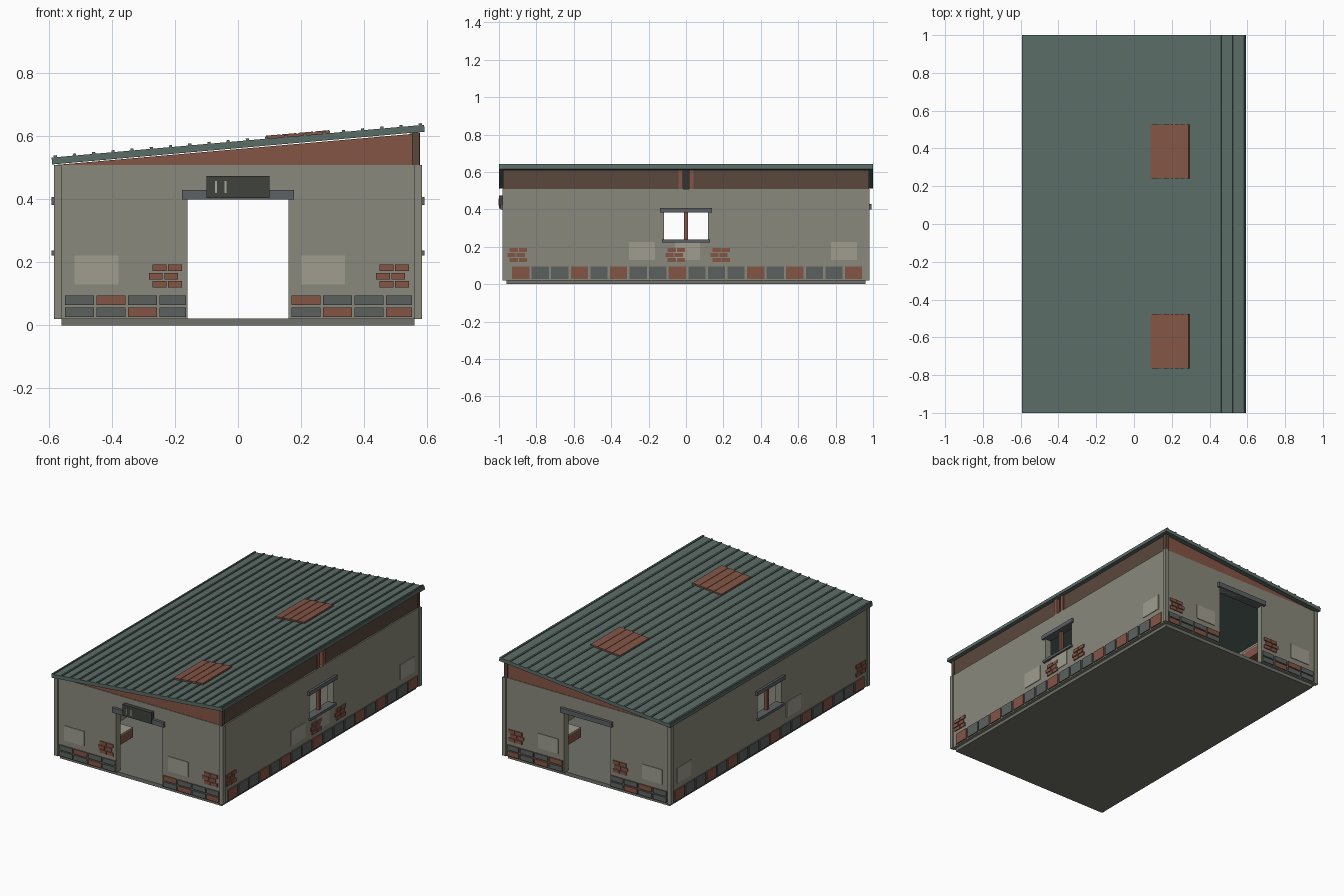
import bpy, math
from mathutils import Matrix, Vector

if "Cube" in bpy.data.objects:
    bpy.data.objects.remove(bpy.data.objects["Cube"])

COL = {
    "plaster": (0.25, 0.25, 0.20), "patch": (0.35, 0.34, 0.28), "rust": (0.23, 0.09, 0.06),
    "stone": (0.105, 0.12, 0.115), "roof": (0.105, 0.15, 0.135), "rib": (0.07, 0.105, 0.095),
    "concrete": (0.17, 0.17, 0.15), "lintel": (0.11, 0.12, 0.125), "sign": (0.05, 0.055, 0.045),
    "brown": (0.10, 0.065, 0.045), "slit": (0.4, 0.39, 0.33), "dark": (0.03, 0.035, 0.035),
}
MATS = {}
for n, c in COL.items():
    MATS[n] = bpy.data.materials.new(n)
    MATS[n].diffuse_color = (*c, 1)


def mesh(name, verts, faces, mat):
    me = bpy.data.meshes.new(name)
    me.from_pydata(verts, [], faces)
    me.materials.append(MATS[mat])
    ob = bpy.data.objects.new(name, me)
    bpy.context.collection.objects.link(ob)
    return ob


def box(name, x, y, z, mat, m=None):
    """Box from (min, max) ranges, optionally transformed by matrix m."""
    x, y, z = sorted(x), sorted(y), sorted(z)
    v = [Vector((a, b, c)) for a in x for b in y for c in z]
    if m:
        v = [m @ p for p in v]
    f = [(0, 1, 3, 2), (4, 6, 7, 5), (0, 4, 5, 1), (2, 3, 7, 6), (0, 2, 6, 4), (1, 5, 7, 3)]
    return mesh(name, v, f, mat)


X, Y, T = 0.578, 0.975, 0.04   # outer wall faces and thickness
Z0, Z1 = 0.02, 0.51


def end_box(s, name, x, d, z, mat):
    """Box on a gable end; d is depth relative to the wall face."""
    box(name, x, (s * (Y + d[0]), s * (Y + d[1])), z, mat)


def side_box(s, name, y, d, z, mat):
    """Box on a long side; d is depth relative to the wall face."""
    box(name, (s * (X + d[0]), s * (X + d[1])), y, z, mat)


def bricks(put, s, c):
    """Small patch of exposed bricks, three staggered rows."""
    for r, off in enumerate((0.006, -0.006, 0.006)):
        z = 0.12 + r * 0.026
        for k in (-1, 0):
            a = c + off + k * 0.049
            put(s, "exposed_brick", (a, a + 0.044), (-0.005, 0.006), (z, z + 0.021), "rust")


box("floor_slab", (-0.56, 0.56), (-0.96, 0.96), (0, Z0 + 0.002), "concrete")

# Gable ends with doorways
for s in (-1, 1):
    for k in (-1, 1):
        end_box(s, "end_wall", (k * 0.16, k * X), (-T, 0), (Z0, Z1), "plaster")
    end_box(s, "end_wall_over_door", (-0.16, 0.16), (-T, 0), (0.40, Z1), "plaster")
    end_box(s, "door_lintel", (-0.178, 0.178), (-T - 0.005, 0.016), (0.40, 0.43), "lintel")
    for x0, rows in ((-0.55, ("gsgg", "gggg")), (0.17, ("gsgs", "sggg"))):
        if x0 < 0:
            rows = ("ggsg", "gsgg")
        for r, row in enumerate(rows):
            for i, ch in enumerate(row):
                a = x0 + i * 0.1
                b = min(a + 0.092, -0.165 if x0 < 0 else 0.552)
                z = 0.026 + r * 0.038
                end_box(s, "base_stone", (a, b), (-0.005, 0.007), (z, z + 0.031),
                        "rust" if ch == "s" else "stone")
    for c in (-0.228, 0.493):
        bricks(lambda *a: end_box(*a), s, c)
    for x0 in (-0.52, 0.20):
        end_box(s, "plaster_patch", (x0, x0 + 0.14), (-0.005, 0.004), (0.13, 0.222), "patch")
    # rust gable wedge
    ya, yb = s * (Y - 0.025), s * (Y - 0.003)
    prof = [(-0.575, Z1), (0.552, Z1), (0.552, 0.608)]
    mesh("gable_wedge", [(x, y, z) for y in (ya, yb) for x, z in prof],
         [(0, 1, 2), (3, 5, 4), (0, 3, 4, 1), (1, 4, 5, 2), (2, 5, 3, 0)], "rust")
    # low benches just inside the doors
    for k in (-1, 1):
        box("bench", (k * 0.21, k * 0.36), (s * 0.74, s * 0.92), (0.14, 0.195), "rust")
        box("bench_top", (k * 0.21, k * 0.36), (s * 0.74, s * 0.92), (0.195, 0.203), "patch")

# Long sides with windows
for s in (-1, 1):
    for k in (-1, 1):
        side_box(s, "side_wall", (k * 0.118, k * Y), (-T, 0), (Z0, Z1), "plaster")
    side_box(s, "side_wall_below_window", (-0.118, 0.118), (-T, 0), (Z0, 0.235), "plaster")
    side_box(s, "side_wall_above_window", (-0.118, 0.118), (-T, 0), (0.385, Z1), "plaster")
    side_box(s, "window_lintel", (-0.138, 0.138), (-T, 0.014), (0.383, 0.408), "lintel")
    side_box(s, "window_sill", (-0.128, 0.128), (-T, 0.014), (0.222, 0.238), "lintel")
    side_box(s, "window_mullion", (-0.01, 0.01), (-0.03, -0.012), (0.238, 0.383), "rust")
    for i in range(18):
        a = -0.93 + i * 0.1047
        side_box(s, "base_stone", (a, a + 0.092), (-0.005, 0.007), (0.027, 0.095),
                 "rust" if i in (0, 3, 5, 8, 12, 14, 17) else "stone")
    for c in (-0.9, -0.055, 0.185) if s > 0 else (-0.9,):
        bricks(lambda *a: side_box(*a), s, c)
    for y0, y1 in ((-0.305, -0.165), (0.775, 0.915)):
        side_box(s, "plaster_patch", (y0, y1), (-0.005, 0.004), (0.13, 0.225), "patch")
side_box(1, "plaster_patch", (-0.06, 0.075), (-0.005, 0.003), (0.13, 0.225), "patch")

# Corner posts
for sx in (-1, 1):
    for sy in (-1, 1):
        box("corner_post", (sx * 0.56, sx * 0.584), (sy * 0.96, sy * 0.982), (Z0, Z1), "plaster")

# Timber band under the high eave, split in the middle
for k in (-1, 1):
    box("eave_band", (0.552, 0.57), (k * 0.02, k * 0.965), (Z1, 0.612), "brown")
    box("eave_post", (0.555, 0.578), (k * 0.016, k * 0.04), (Z1, 0.612), "rust")
    box("eave_end_post", (0.552, 0.576), (k * 0.958, k * 0.978), (Z1, 0.612), "brown")
box("eave_gap", (0.545, 0.556), (-0.02, 0.02), (Z1, 0.61), "dark")

# Sloping roof: local x runs up the slope, local z is the sheet normal
run, rise = 1.183, 0.104
L = math.hypot(run, rise)
M = Matrix.Translation((-0.592, 0, 0.533)) @ Matrix.Rotation(-math.atan2(rise, run), 4, 'Y')
box("roof_sheet", (0, L), (-1, 1), (-0.022, 0), "roof", M)
for i in range(20):
    c = 0.012 + i * (L - 0.024) / 19
    box("roof_rib", (c - 0.005, c + 0.005), (-1, 1), (-0.002, 0.006), "roof", M)

# Rusted roof patches in four strips
for y0 in (-0.765, 0.24):
    box("roof_patch", (0.682, 0.888), (y0, y0 + 0.288), (-0.002, 0.007), "rust", M)
    for i in range(4):
        a = 0.684 + i * 0.052
        box("roof_patch_strip", (a, a + 0.046), (y0, y0 + 0.288), (0.005, 0.0095), "rust", M)

# Sign board over the front door
box("sign_board", (-0.1, 0.1), (-1.0, -0.975), (0.405, 0.475), "sign")
for x in (-0.073, -0.043):
    box("sign_strip", (x, x + 0.007), (-1.0015, -0.998), (0.42, 0.458), "slit")

for m in bpy.data.materials:
    if m.users and not m.is_grease_pencil:
        m.use_nodes = True
        m.node_tree.nodes["Principled BSDF"].inputs["Base Color"].default_value = m.diffuse_color
